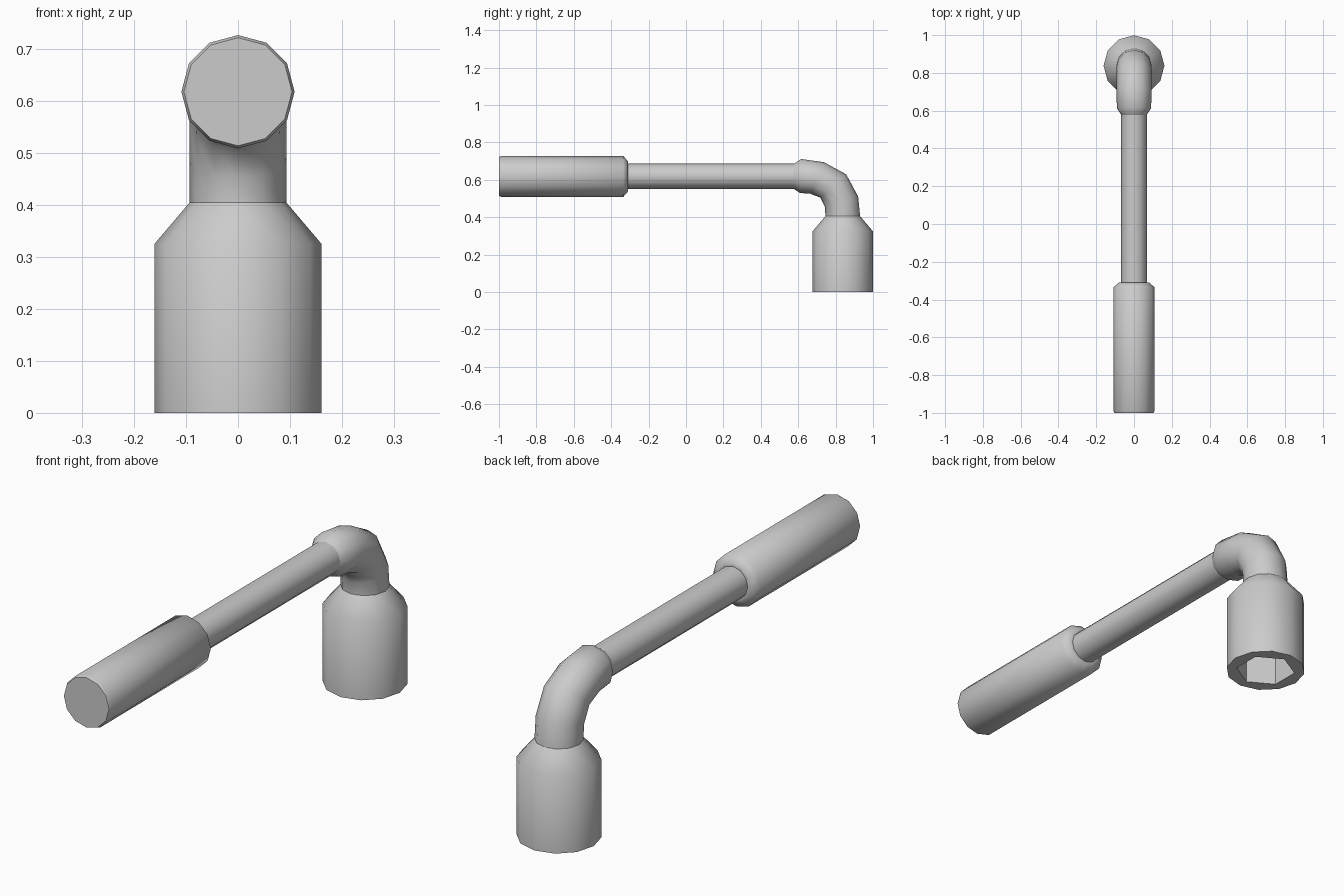
import bpy, bmesh
from math import sin, cos, pi, radians

if "Cube" in bpy.data.objects:
    bpy.data.objects.remove(bpy.data.objects["Cube"])

SIDES = 12
ZC = 0.618      # height of the handle axis
YS = 0.838      # socket axis


def tube(name, rings, cap_start=False, cap_end=False):
    """Skin rings of (y, z, radius, pitch, hexagonal) lying along the YZ plane."""
    bm = bmesh.new()
    loops = []
    for y, z, r, pitch, hexagonal in rings:
        a = radians(pitch)
        loop = []
        for k in range(SIDES):
            t = 2 * pi * k / SIDES
            # a hexagon is a 12-gon with every other point on the flat
            rr = r * cos(pi / 6) if hexagonal and k % 2 == 0 else r
            u, v = rr * cos(t), rr * sin(t)
            loop.append(bm.verts.new((u, y + v * sin(a), z + v * cos(a))))
        loops.append(loop)
    for lo, hi in zip(loops, loops[1:]):
        for k in range(SIDES):
            n = (k + 1) % SIDES
            bm.faces.new((lo[k], lo[n], hi[n], hi[k]))
    if cap_start:
        bm.faces.new(loops[0][::-1])
    if cap_end:
        bm.faces.new(loops[-1])
    # outward winding is the reverse of the ring order for this path direction
    bmesh.ops.recalc_face_normals(bm, faces=bm.faces)
    mesh = bpy.data.meshes.new(name)
    bm.to_mesh(mesh)
    bm.free()
    ob = bpy.data.objects.new(name, mesh)
    bpy.context.collection.objects.link(ob)
    bpy.ops.object.select_all(action='DESELECT')
    ob.select_set(True)
    bpy.context.view_layer.objects.active = ob
    bpy.ops.object.shade_smooth_by_angle(angle=radians(50))
    return ob


# Thick grip with a chamfered front end
tube("grip", [(-1.0, ZC, 0.104, 0, False),
              (-0.99, ZC, 0.109, 0, False),
              (-0.335, ZC, 0.109, 0, False),
              (-0.31, ZC, 0.08, 0, False),
              (-0.31, ZC, 0.068, 0, False)], cap_start=True)

# Slim shaft
tube("shaft", [(-0.31, ZC, 0.068, 0, False),
               (0.578, ZC, 0.068, 0, False)])

# Bent elbow turning down into the socket
tube("elbow", [(0.578, ZC, 0.068, 0, False),
               (0.613, 0.62, 0.091, 2, False),
               (0.70, 0.61, 0.092, 24, False),
               (0.787, 0.567, 0.093, 48, False),
               (0.832, 0.482, 0.093, 72, False),
               (YS, 0.405, 0.093, 90, False)])

# Socket with shoulder and hexagonal recess in the underside
tube("socket", [(YS, 0.405, 0.093, 90, False),
                (YS, 0.325, 0.161, 90, False),
                (YS, 0.0, 0.161, 90, False),
                (YS, 0.0, 0.12, 90, True),
                (YS, 0.25, 0.12, 90, True)], cap_end=True)
